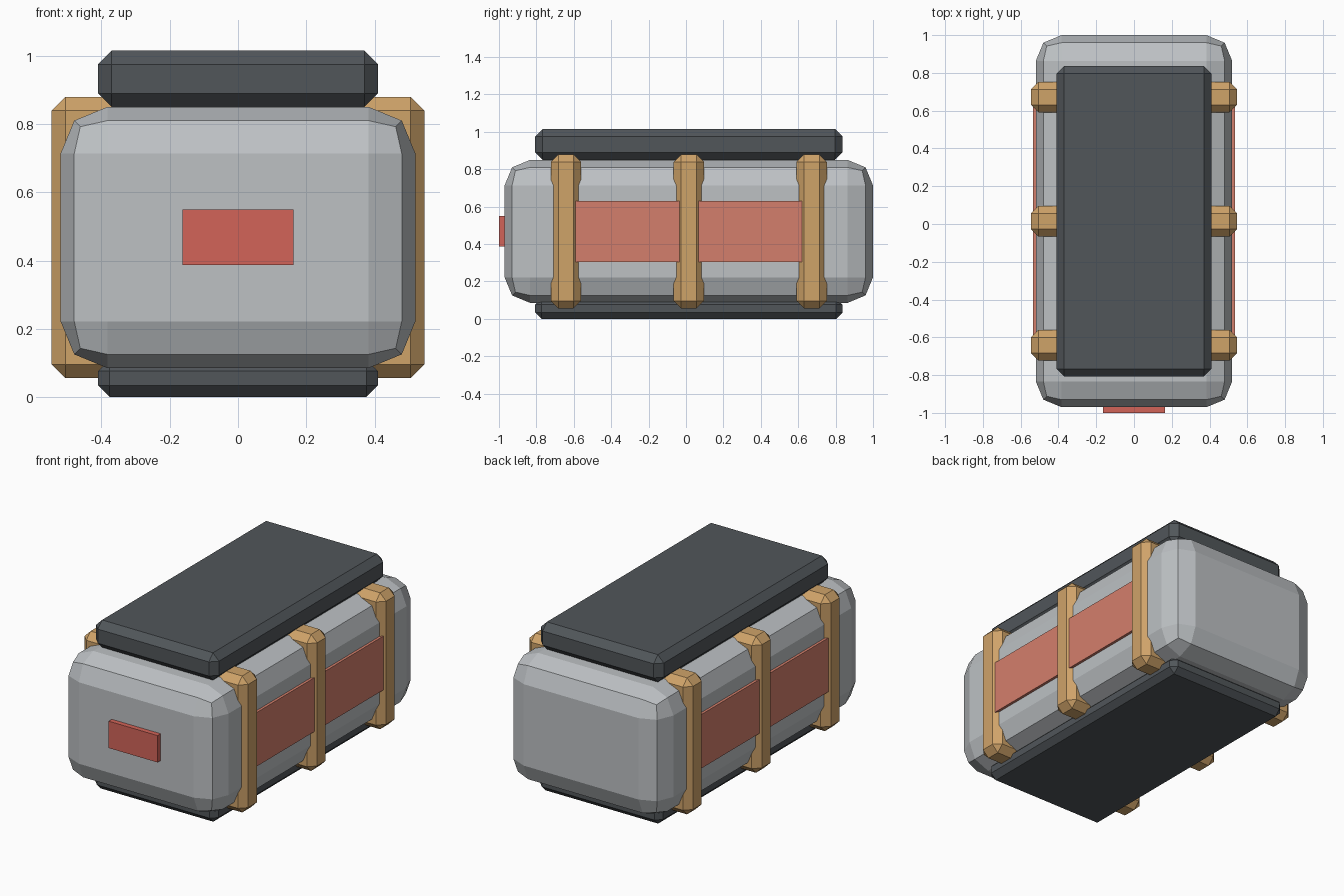
import bpy
import bmesh
from mathutils import Matrix

if "Cube" in bpy.data.objects:
    bpy.data.objects.remove(bpy.data.objects["Cube"])


def material(name, rgb):
    """Flat material from 0-255 display values, stored as linear."""
    mat = bpy.data.materials.new(name)
    lin = []
    for v in rgb:
        c = v / 255
        lin.append(c / 12.92 if c <= 0.04045 else ((c + 0.055) / 1.055) ** 2.4)
    mat.diffuse_color = (*lin, 1)
    mat.use_nodes = True
    mat.node_tree.nodes["Principled BSDF"].inputs["Base Color"].default_value = mat.diffuse_color
    return mat


GREY = material("light grey shell", (189, 193, 196))
DARK = material("charcoal", (81, 86, 90))
TAN = material("tan strap", (207, 163, 105))
RED = material("red plate", (210, 100, 89))
SALMON = material("salmon panel", (212, 127, 108))


def block(name, x, y, z, mat, bevel=0.0, segments=1):
    """Box given by its (low, high) extents, with bevelled edges."""
    ext = (x, y, z)
    mid = [(a + b) / 2 for a, b in ext]
    size = [b - a for a, b in ext]
    bm = bmesh.new()
    bmesh.ops.create_cube(bm, size=1, matrix=Matrix.Diagonal((*size, 1)))
    if bevel:
        bmesh.ops.bevel(bm, geom=bm.edges[:], offset=bevel, segments=segments,
                        profile=0.5, affect='EDGES', clamp_overlap=True)
    mesh = bpy.data.meshes.new(name)
    bm.to_mesh(mesh)
    bm.free()
    mesh.materials.append(mat)
    obj = bpy.data.objects.new(name, mesh)
    obj.location = mid
    bpy.context.collection.objects.link(obj)
    return obj


CY = 0.015  # middle of the shell along its length

# Rounded main shell
block("shell", (-0.52, 0.52), (-0.97, 1.0), (0.085, 0.85), GREY, 0.137, 2)

# Chamfered slabs above and below
block("top_slab", (-0.41, 0.41), (CY - 0.822, CY + 0.822), (0.85, 1.015), DARK, 0.04)
block("bottom_slab", (-0.41, 0.41), (CY - 0.822, CY + 0.822), (0.0, 0.11), DARK, 0.034)

# Straps running right through the shell
for i, off in enumerate((-0.657, 0.0, 0.657)):
    y = CY + off
    block(f"strap_{i + 1}", (-0.546, 0.546), (y - 0.081, y + 0.081),
          (0.056, 0.879), TAN, 0.04)

# Side panels between the straps
for side, s in (("right", 1), ("left", -1)):
    for end, off in (("front", -0.328), ("back", 0.328)):
        y = CY + off
        block(f"{side}_{end}_panel", tuple(sorted((s * 0.50, s * 0.536))),
              (y - 0.28, y + 0.28), (0.305, 0.63), SALMON)

# Small plate on the front end
block("front_plate", (-0.163, 0.163), (-1.0, -0.95), (0.387, 0.549), RED)
